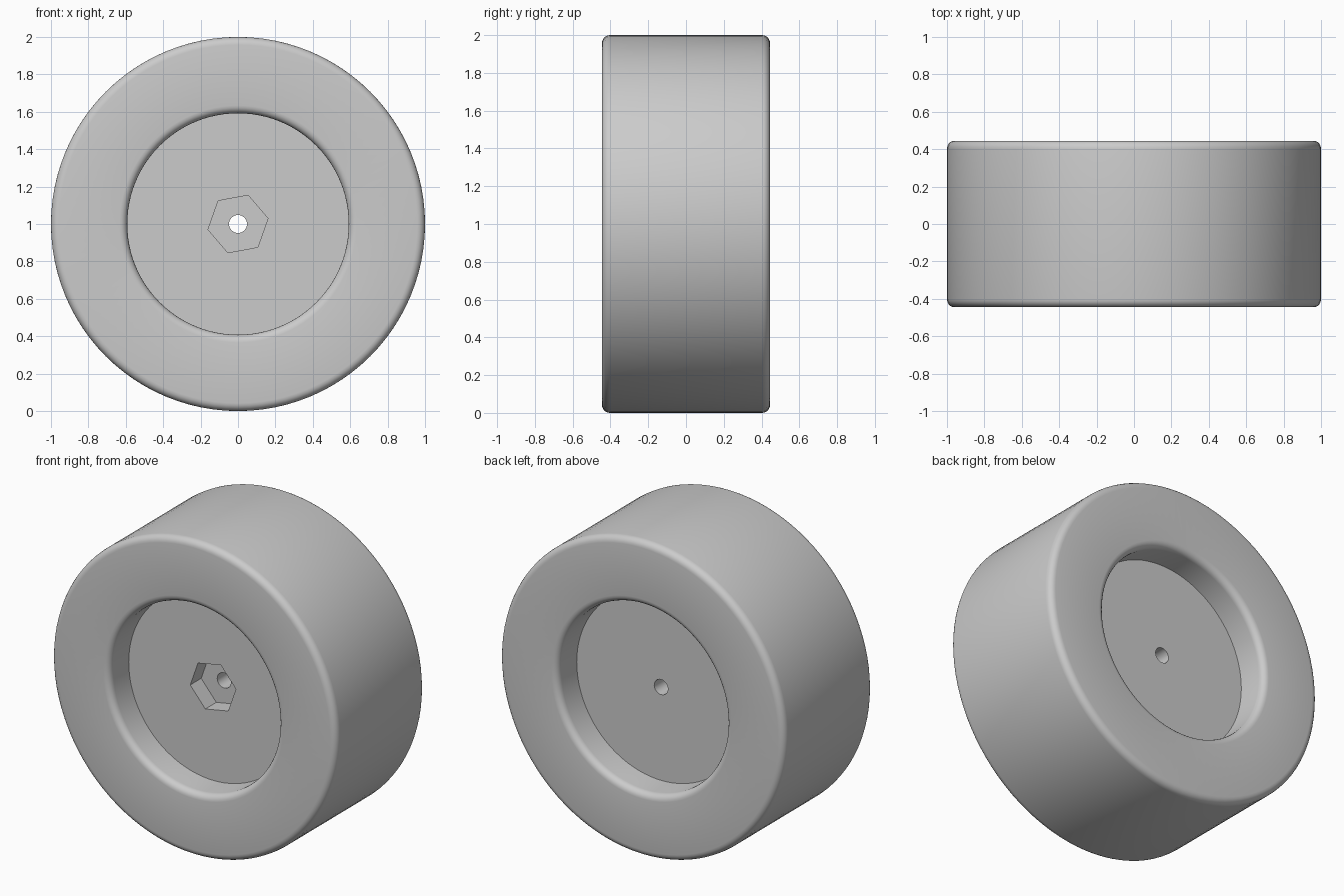
import bpy
import bmesh
from math import radians, pi, sin, cos
from mathutils import Matrix, Vector

if "Cube" in bpy.data.objects:
    bpy.data.objects.remove(bpy.data.objects["Cube"], do_unlink=True)

OUTER, INNER, HALF_WIDTH, FILLET = 1.0, 0.592, 0.445, 0.042
HUB_HALF = 0.25        # half thickness of the hub plate
POCKET_DEPTH = 0.11
CENTRE = Vector((0, 0, OUTER))

grey = bpy.data.materials.new("plain grey")
grey.use_nodes = True
grey.diffuse_color = (0.6, 0.6, 0.6, 1)
grey.node_tree.nodes["Principled BSDF"].inputs["Base Color"].default_value = grey.diffuse_color


def finish(bm, name):
    bmesh.ops.recalc_face_normals(bm, faces=bm.faces)
    mesh = bpy.data.meshes.new(name)
    bm.to_mesh(mesh)
    bm.free()
    mesh.materials.append(grey)
    obj = bpy.data.objects.new(name, mesh)
    bpy.context.collection.objects.link(obj)
    obj.location = CENTRE
    return obj


def shade(obj):
    bpy.ops.object.select_all(action='DESELECT')
    obj.select_set(True)
    bpy.context.view_layer.objects.active = obj
    bpy.ops.object.shade_smooth_by_angle(angle=radians(30))


def prism(name, radius, y_from, y_to, sides, turn=0):
    """Prism along y, with its first corner turned up from +x."""
    bm = bmesh.new()
    place = (Matrix.Translation((0, (y_from + y_to) / 2, 0))
             @ Matrix.Rotation(-turn, 4, 'Y') @ Matrix.Rotation(pi / 2, 4, 'X')
             @ Matrix.Rotation(pi / 2 if sides == 6 else 0, 4, 'Z'))
    # Corners of a six-sided cone start on its local y axis
    bmesh.ops.create_cone(bm, cap_ends=True, segments=sides, radius1=radius,
                          radius2=radius, depth=y_to - y_from, matrix=place)
    return finish(bm, name)


# Tyre: a rounded rectangle spun about the axle
bm = bmesh.new()
corners = ((OUTER, HALF_WIDTH, 0), (INNER, HALF_WIDTH, 90),
           (INNER, -HALF_WIDTH, 180), (OUTER, -HALF_WIDTH, 270))
profile = []
for r, y, start in corners:
    cx = r - FILLET if r == OUTER else r + FILLET
    cy = y - FILLET if y > 0 else y + FILLET
    for i in range(6):
        a = radians(start + 18 * i)
        profile.append(bm.verts.new((cx + FILLET * cos(a), cy + FILLET * sin(a), 0)))
edges = [bm.edges.new((p, profile[i - 1])) for i, p in enumerate(profile)]
bmesh.ops.spin(bm, geom=profile + edges, axis=(0, 1, 0), cent=(0, 0, 0),
               angle=2 * pi, steps=96, use_merge=True)
bmesh.ops.remove_doubles(bm, verts=bm.verts, dist=0.0001)
tyre = finish(bm, "tyre")
shade(tyre)

# Hub plate, with a hexagonal pocket in front and an axle hole right through
hub = prism("hub_plate", INNER + 0.006, -HUB_HALF, HUB_HALF, 48)
cutters = [
    prism("hex_pocket_cutter", 0.163, -HUB_HALF - 0.1, -HUB_HALF + POCKET_DEPTH, 6, radians(10.5)),
    prism("axle_hole_cutter", 0.048, -1, 1, 32),
]
bpy.context.view_layer.objects.active = hub
for cutter in cutters:
    cutter.hide_render = True
    cut = hub.modifiers.new(cutter.name, 'BOOLEAN')
    cut.operation = 'DIFFERENCE'
    cut.solver = 'EXACT'
    cut.object = cutter
    bpy.ops.object.modifier_apply(modifier=cut.name)
for cutter in cutters:
    bpy.data.objects.remove(cutter, do_unlink=True)
shade(hub)
